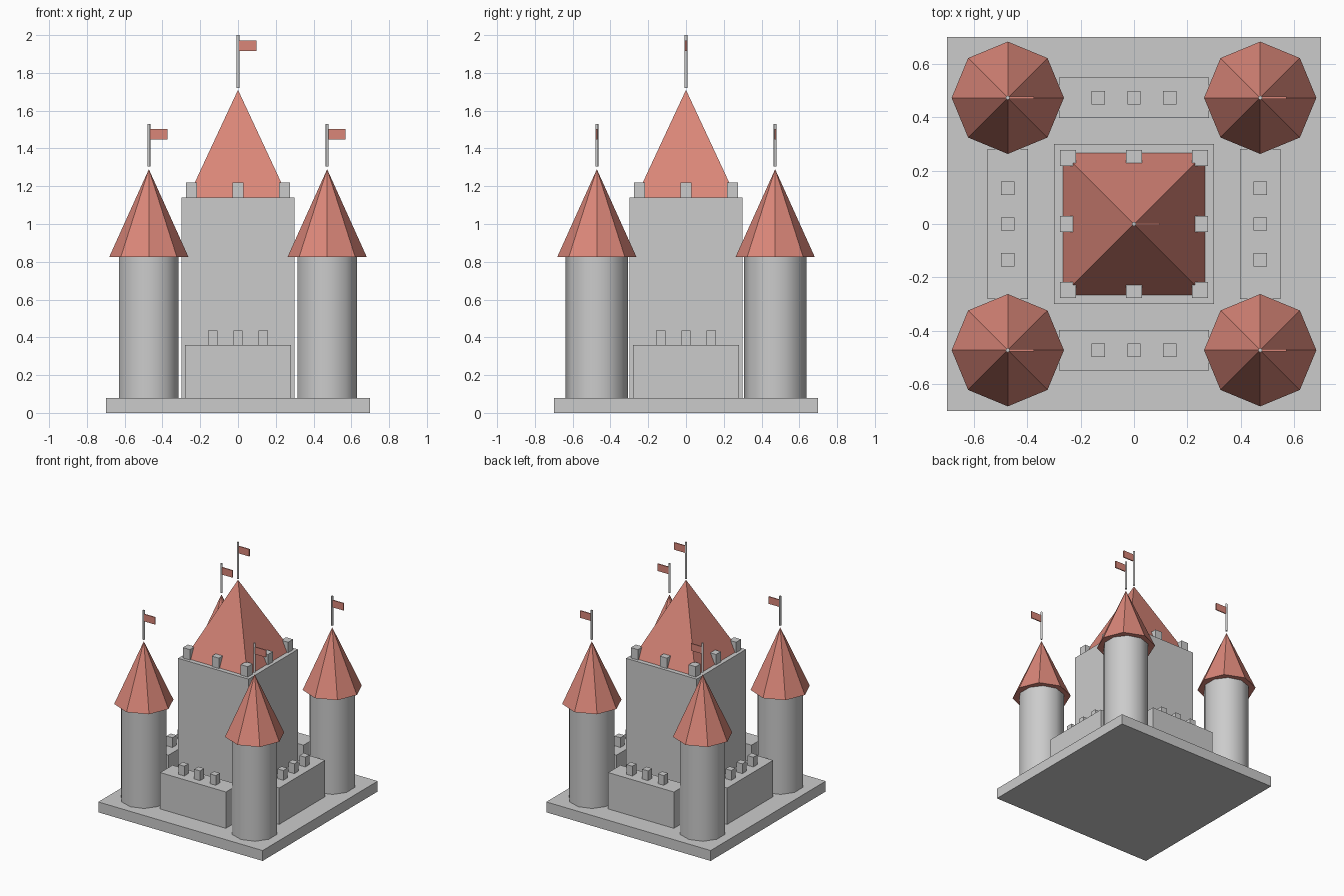
import bpy
from math import radians

if "Cube" in bpy.data.objects:
    bpy.data.objects.remove(bpy.data.objects["Cube"])

red = bpy.data.materials.new("roof_red")
red.diffuse_color = (0.70, 0.24, 0.19, 1)
red.use_nodes = True
red.node_tree.nodes["Principled BSDF"].inputs["Base Color"].default_value = red.diffuse_color


def finish(name, mat=None):
    ob = bpy.context.object
    ob.name = name
    if mat:
        ob.data.materials.append(mat)
    return ob


def box(name, x, y, z0, z1, sx, sy, mat=None):
    bpy.ops.mesh.primitive_cube_add(size=1, location=(x, y, (z0 + z1) / 2))
    bpy.context.object.scale = (sx, sy, z1 - z0)
    bpy.ops.object.transform_apply(location=False, rotation=False, scale=True)
    return finish(name, mat)


def cylinder(name, x, y, z0, z1, r, sides):
    bpy.ops.mesh.primitive_cylinder_add(vertices=sides, radius=r, depth=z1 - z0,
                                        location=(x, y, (z0 + z1) / 2))
    bpy.ops.object.shade_smooth_by_angle(angle=radians(50))
    return finish(name)


def roof(name, x, y, z0, z1, r, sides, turn=0):
    bpy.ops.mesh.primitive_cone_add(vertices=sides, radius1=r, depth=z1 - z0,
                                    location=(x, y, (z0 + z1) / 2),
                                    rotation=(0, 0, radians(turn)))
    return finish(name, red)


def flag(name, x, y, z0, z1):
    cylinder(name + "_pole", x, y, z0, z1, 0.008, 8)
    box(name, x + 0.052, y, z1 - 0.083, z1 - 0.028, 0.092, 0.008, red)


# Base slab
box("base", 0, 0, 0, 0.08, 1.4, 1.4)

# Central keep with pyramid roof, flag and battlements
box("keep", 0, 0, 0.08, 1.14, 0.6, 0.6)
roof("keep_roof", 0, 0, 1.14, 1.71, 0.376, 4, 45)
flag("keep_flag", 0, 0, 1.72, 2.0)
for i in (-1, 0, 1):
    for j in (-1, 0, 1):
        if i or j:
            box("keep_merlon", i * 0.246, j * 0.246, 1.14, 1.22, 0.06, 0.06)

# Corner towers
for sx in (-1, 1):
    for sy in (-1, 1):
        x, y = sx * 0.472, sy * 0.472
        cylinder("tower", x, y, 0.08, 0.83, 0.165, 10)
        roof("tower_roof", x, y, 0.825, 1.29, 0.21, 8)
        flag("tower_flag", x, y, 1.305, 1.53)

# Curtain walls with merlons
for s in (-1, 1):
    box("wall_x", 0, s * 0.472, 0.08, 0.36, 0.56, 0.15)
    box("wall_y", s * 0.472, 0, 0.08, 0.36, 0.15, 0.56)
    for k in (-1, 0, 1):
        box("wall_merlon", k * 0.134, s * 0.472, 0.36, 0.435, 0.05, 0.05)
        box("wall_merlon", s * 0.472, k * 0.134, 0.36, 0.435, 0.05, 0.05)
